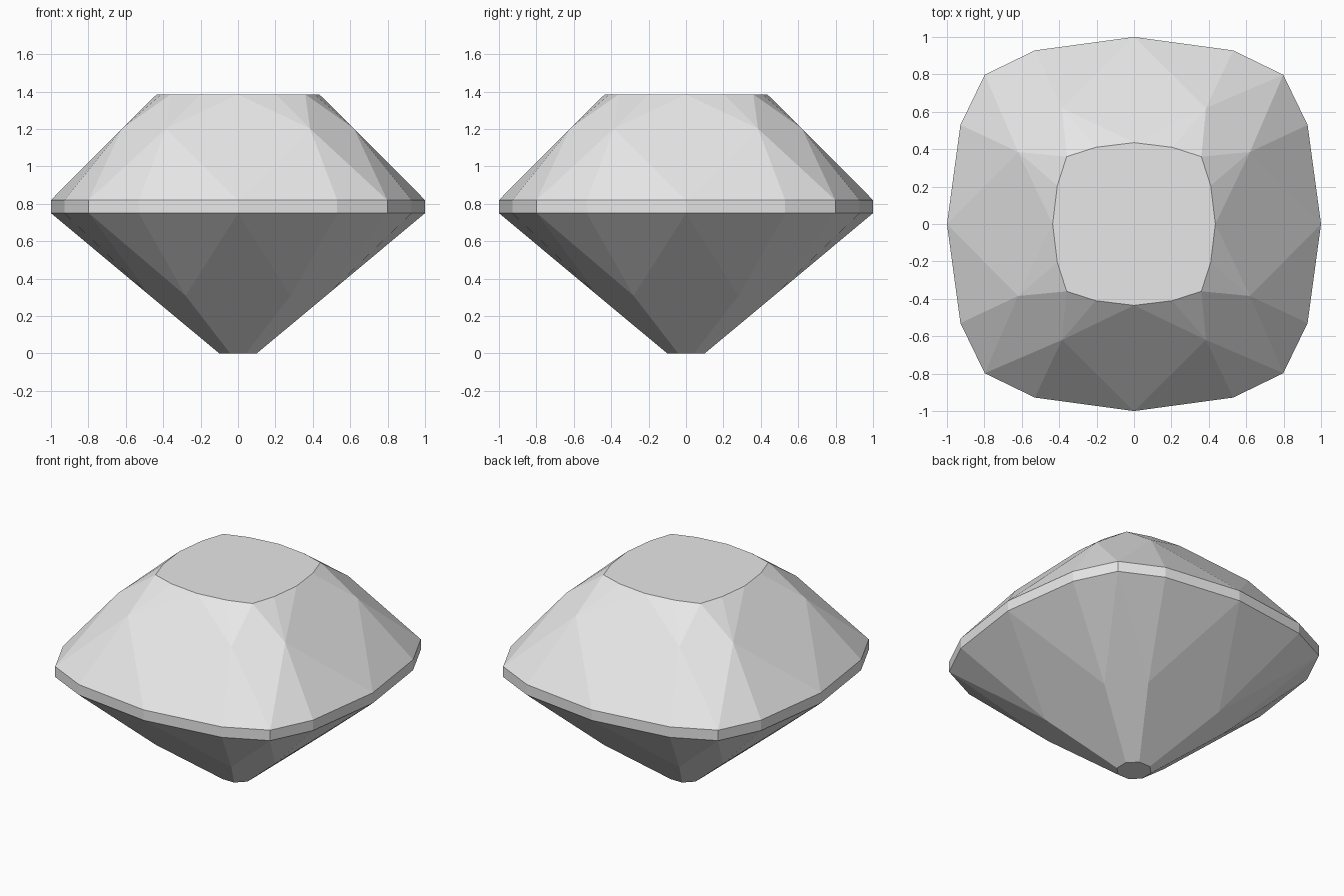
import bpy
import bmesh
from mathutils import Matrix, Vector

if "Cube" in bpy.data.objects:
    bpy.data.objects.remove(bpy.data.objects["Cube"], do_unlink=True)

GIRDLE_LOW, GIRDLE_HIGH, TABLE_Z = 0.75, 0.82, 1.385

# Pale grey stone
stone = bpy.data.materials.new("pale_grey_stone")
stone.use_nodes = True
colour = (0.8, 0.8, 0.8, 1.0)
stone.diffuse_color = colour
stone.node_tree.nodes["Principled BSDF"].inputs["Base Color"].default_value = colour

bm = bmesh.new()


def ring(quarter, z):
    """Repeat the points of one quarter around the vertical axis."""
    verts = []
    for k in range(4):
        turn = Matrix.Rotation(k * 1.5707963, 3, "Z")
        verts += [bm.verts.new(turn @ Vector((x, y, z))) for x, y in quarter]
    return verts


def at(verts, i):
    return verts[i % len(verts)]


# Rings of facet corners, from the culet up to the table
outline = [(1, 0), (0.928, 0.53), (0.798, 0.798), (0.53, 0.928)]
culet = ring([(0.1, 0.042), (0.042, 0.1)], 0)
lower = ring([(0.47, 0.28), (0.28, 0.47)], 0.308)
girdle_low = ring(outline, GIRDLE_LOW)
girdle_high = ring(outline, GIRDLE_HIGH)
upper = ring([(0.62, 0.385), (0.385, 0.62)], 1.202)
table = ring([(0.435, 0), (0.41, 0.205), (0.36, 0.36), (0.205, 0.41)], TABLE_Z)

# Flat table and culet
bm.faces.new(table)
bm.faces.new(culet[::-1])

# Girdle band
for i in range(16):
    bm.faces.new((girdle_low[i], at(girdle_low, i + 1),
                  at(girdle_high, i + 1), girdle_high[i]))

for j in range(8):
    # Main kite facets of the crown and pavilion
    bm.faces.new((table[2 * j], at(upper, j - 1), girdle_high[2 * j], upper[j]))
    bm.faces.new((girdle_low[2 * j], at(lower, j - 1), at(culet, j - 1),
                  culet[j], lower[j]))
    # Small facets fanning from each middle corner
    for i in (2 * j, 2 * j + 1):
        bm.faces.new((girdle_high[i], at(girdle_high, i + 1), upper[j]))
        bm.faces.new((at(table, i + 1), table[i], upper[j]))
        bm.faces.new((at(girdle_low, i + 1), girdle_low[i], lower[j]))

bmesh.ops.recalc_face_normals(bm, faces=bm.faces)
mesh = bpy.data.meshes.new("cut_gem")
bm.to_mesh(mesh)
bm.free()
mesh.materials.append(stone)
gem = bpy.data.objects.new("cut_gem", mesh)
bpy.context.collection.objects.link(gem)
